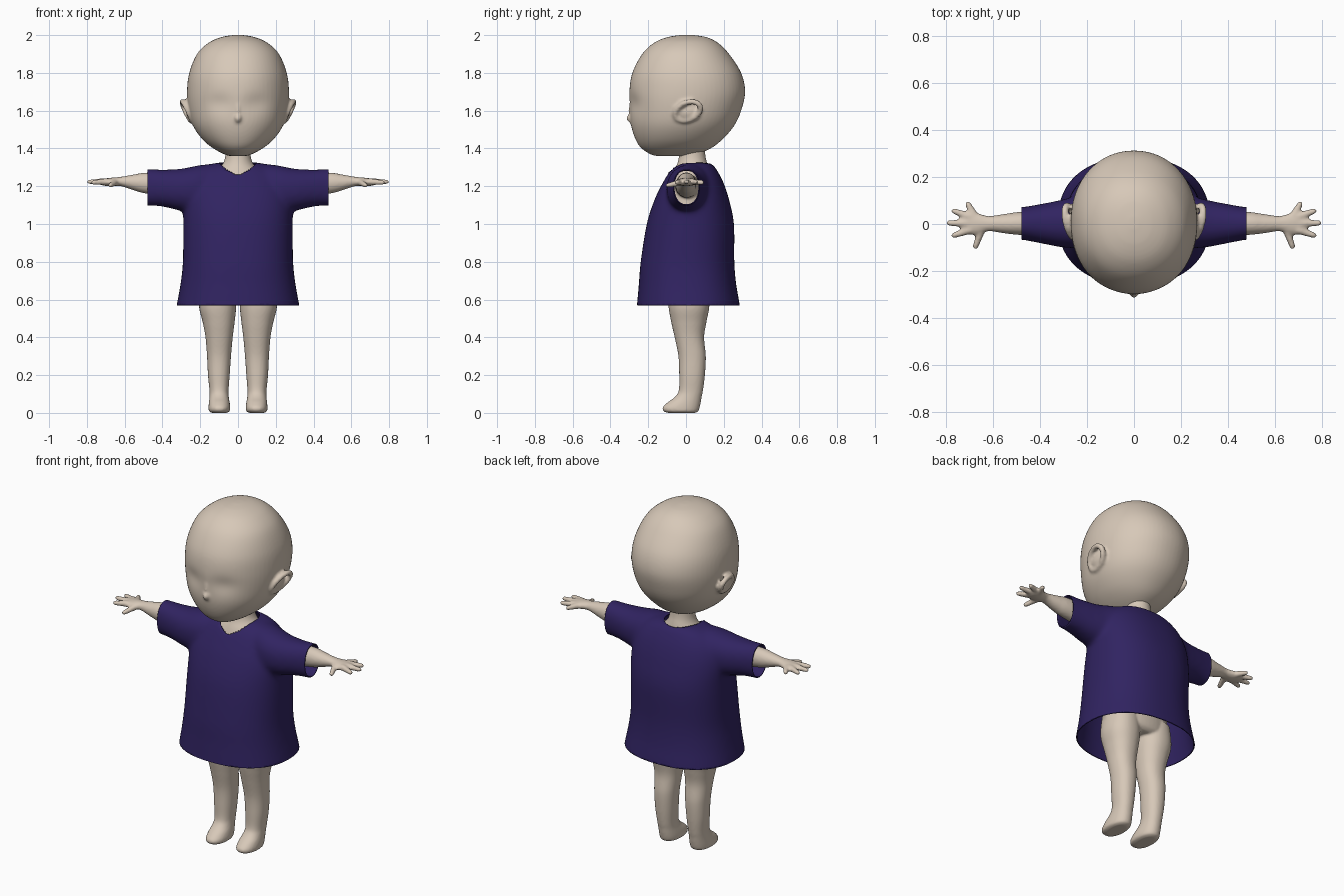
import bpy, bmesh, math
from mathutils import Vector, Matrix

if "Cube" in bpy.data.objects:
    bpy.data.objects.remove(bpy.data.objects["Cube"])


def material(name, rgb):
    m = bpy.data.materials.new(name)
    m.diffuse_color = (*rgb, 1)
    m.use_nodes = True
    m.node_tree.nodes["Principled BSDF"].inputs["Base Color"].default_value = m.diffuse_color
    return m


SKIN = material("beige skin", (0.68, 0.58, 0.48))
CLOTH = material("dark violet cloth", (0.030, 0.017, 0.120))


def spline(rows, steps=6):
    """Catmull-Rom interpolation of section rows."""
    out = []
    for i in range(len(rows) - 1):
        a, b, c, d = (rows[max(0, min(len(rows) - 1, i + k))] for k in (-1, 0, 1, 2))
        for s in range(steps):
            t = s / steps
            out.append([0.5 * (2 * q + (r - p) * t + (2 * p - 5 * q + 4 * r - w) * t * t
                               + (3 * q - p - 3 * r + w) * t ** 3)
                        for p, q, r, w in zip(a, b, c, d)])
    out.append(list(rows[-1]))
    return out


def loft(bm, rows, place, n=2.0, sides=48):
    """Rows are (t, u0, u1, v0, v1): oval rings stacked along t."""
    rings = []
    for t, u0, u1, v0, v1 in spline(rows):
        ring = []
        for k in range(sides):
            a = 2 * math.pi * k / sides
            c, s = math.cos(a), math.sin(a)
            u = (u0 + u1) / 2 + (u1 - u0) / 2 * math.copysign(abs(c) ** (2 / n), c)
            v = (v0 + v1) / 2 + (v1 - v0) / 2 * math.copysign(abs(s) ** (2 / n), s)
            ring.append(bm.verts.new(place(t, u, v)))
        rings.append(ring)
    for r0, r1 in zip(rings, rings[1:]):
        for k in range(sides):
            j = (k + 1) % sides
            bm.faces.new((r0[k], r0[j], r1[j], r1[k]))
    bm.faces.new(rings[0])
    bm.faces.new(rings[-1])


def upright(t, u, v):
    return (u, v, t)


def sideways(s):
    return lambda t, u, v: (s * t, u, v)


def blob(bm, centre, radii):
    m = Matrix.Translation(centre) @ Matrix.Diagonal((*radii, 1))
    bmesh.ops.create_icosphere(bm, subdivisions=3, radius=1, matrix=m)


def finger(bm, p, q, r0, r1):
    p, q = Vector(p), Vector(q)
    for i in range(11):
        r = r0 + (r1 - r0) * i / 10
        blob(bm, p.lerp(q, i / 10), (r, r, r))


def fuse(name, bm, voxel, smooth, mat):
    """Melt overlapping volumes into one smooth surface."""
    bmesh.ops.recalc_face_normals(bm, faces=bm.faces)
    me = bpy.data.meshes.new(name)
    bm.to_mesh(me)
    bm.free()
    ob = bpy.data.objects.new(name, me)
    bpy.context.collection.objects.link(ob)
    rm = ob.modifiers.new("melt", 'REMESH')
    rm.mode = 'VOXEL'
    rm.voxel_size = voxel
    sm = ob.modifiers.new("smooth", 'SMOOTH')
    sm.iterations = smooth
    dg = bpy.context.evaluated_depsgraph_get()
    baked = bpy.data.meshes.new_from_object(ob.evaluated_get(dg))
    ob.modifiers.clear()
    ob.data = baked
    baked.materials.clear()
    baked.materials.append(mat)
    baked.polygons.foreach_set("use_smooth", [True] * len(baked.polygons))
    return ob


# Head: skull with shallow eye sockets, nose and ears
bm = bmesh.new()
loft(bm, [(1.360, -.02, .02, -.12, -.04), (1.364, -.06, .06, -.175, .04),
          (1.40, -.13, .13, -.235, .13), (1.45, -.19, .19, -.268, .195),
          (1.52, -.238, .238, -.290, .255), (1.60, -.262, .262, -.297, .292),
          (1.70, -.270, .270, -.300, .313), (1.80, -.258, .258, -.284, .292),
          (1.90, -.217, .217, -.232, .228), (1.96, -.155, .155, -.168, .168),
          (1.99, -.085, .085, -.095, .105), (2.001, -.02, .02, -.02, .03)],
     upright, n=2.1, sides=64)
for v in bm.verts:
    if v.co.y < -.1:
        d = ((abs(v.co.x) - .10) / .07) ** 2 + ((v.co.z - 1.64) / .05) ** 2
        v.co.y += .012 * math.exp(-d)
blob(bm, (0, -.288, 1.56), (.020, .027, .026))
blob(bm, (0, -.280, 1.60), (.016, .024, .065))
for s in (-1, 1):
    blob(bm, (s * .252, .01, 1.597), (.022, .062, .045))
    for k in range(40):
        a = 2 * math.pi * k / 40
        u, w = .070 * math.cos(a), .046 * math.sin(a)
        y, z = u * .92 - w * .39, u * .39 + w * .92
        blob(bm, (s * (.270 + .42 * z + .12 * y), .01 + y, 1.597 + z), (.016, .015, .015))
fuse("head", bm, .008, 5, SKIN)

# Body: torso with neck, arms with hands, legs with feet
bm = bmesh.new()
loft(bm, [(.59, -.15, .15, -.06, .10), (.62, -.20, .20, -.09, .125), (.72, -.20, .20, -.12, .13),
          (.85, -.19, .19, -.14, .12), (1.0, -.175, .175, -.12, .12), (1.15, -.17, .17, -.10, .13),
          (1.23, -.15, .15, -.082, .13), (1.28, -.115, .115, -.064, .12),
          (1.32, -.08, .08, -.046, .112), (1.37, -.066, .066, -.036, .102),
          (1.46, -.066, .066, -.03, .10)], upright)
for s in (-1, 1):
    loft(bm, [(.10, -.06, .08, 1.14, 1.26), (.30, -.055, .06, 1.14, 1.27),
              (.48, -.047, .052, 1.16, 1.272), (.55, -.040, .043, 1.178, 1.262),
              (.62, -.031, .034, 1.20, 1.25), (.67, -.045, .048, 1.20, 1.245),
              (.71, -.045, .055, 1.203, 1.24), (.735, -.03, .035, 1.21, 1.235)], sideways(s))
    for p, q in (((.68, .035, 1.222), (.708, .085, 1.22)),
                 ((.70, .03, 1.224), (.766, .055, 1.222)),
                 ((.71, .003, 1.225), (.787, .004, 1.223)),
                 ((.70, -.025, 1.224), (.766, -.048, 1.22)),
                 ((.65, -.025, 1.22), (.675, -.095, 1.205))):
        finger(bm, (s * p[0], p[1], p[2]), (s * q[0], q[1], q[2]), .018, .0125)
    leg = [(.68, .02, .195, -.09, .12), (.57, .010, .207, -.093, .124), (.48, .018, .187, -.078, .108),
           (.40, .028, .172, -.060, .096), (.30, .037, .164, -.040, .105), (.20, .044, .159, -.036, .100),
           (.12, .050, .151, -.038, .090), (.085, .049, .151, -.058, .083),
           (.055, .044, .154, -.098, .078), (.028, .041, .156, -.124, .072),
           (.008, .045, .153, -.118, .064), (-.001, .065, .135, -.09, .045)]
    loft(bm, [(r[0], min(s * r[1], s * r[2]), max(s * r[1], s * r[2]), r[3], r[4]) for r in leg],
         upright, n=2.2)
fuse("body", bm, .007, 4, SKIN)

# Shirt: wide tunic with short sleeves
bm = bmesh.new()
loft(bm, [(.48, -.34, .34, -.268, .293), (.57, -.325, .325, -.260, .285), (.68, -.305, .305, -.250, .266),
          (.80, -.292, .292, -.240, .256), (1.0, -.290, .290, -.208, .254), (1.13, -.288, .288, -.166, .228),
          (1.22, -.262, .262, -.122, .198), (1.28, -.215, .215, -.085, .167),
          (1.315, -.15, .15, -.05, .14), (1.328, -.08, .08, -.02, .10)], upright, n=2.3)
for s in (-1, 1):
    loft(bm, [(.08, -.06, .13, 1.08, 1.325), (.20, -.10, .13, 1.06, 1.312),
              (.30, -.10, .105, 1.07, 1.293), (.40, -.082, .085, 1.092, 1.288),
              (.48, -.067, .072, 1.097, 1.292), (.55, -.065, .07, 1.097, 1.292)], sideways(s), n=2.2)
shirt = fuse("shirt", bm, .012, 14, CLOTH)

# Open the hem, the cuffs and the neckline
bm = bmesh.new()
bm.from_mesh(shirt.data)
for co, no in (((0, 0, .57), (0, 0, -1)), ((.48, 0, 0), (1, 0, 0)), ((-.48, 0, 0), (-1, 0, 0))):
    bmesh.ops.bisect_plane(bm, geom=bm.verts[:] + bm.edges[:] + bm.faces[:],
                           plane_co=co, plane_no=no, clear_outer=True)
NY, RX, RY = .018, .100, .115


def neck(co):
    return math.hypot(co.x / RX, (co.y - NY) / RY)


hole = [f for f in bm.faces if f.calc_center_median().z > 1.15 and neck(f.calc_center_median()) < 1]
bmesh.ops.delete(bm, geom=hole, context='FACES')
for v in bm.verts:
    if v.is_boundary and v.co.z > 1.15 and abs(v.co.x) < .2:
        k = 1 / neck(v.co)
        v.co.x *= k
        v.co.y = NY + (v.co.y - NY) * k
bm.to_mesh(shirt.data)
bm.free()
sol = shirt.modifiers.new("cloth thickness", 'SOLIDIFY')
sol.thickness = .006
sol.offset = -1
